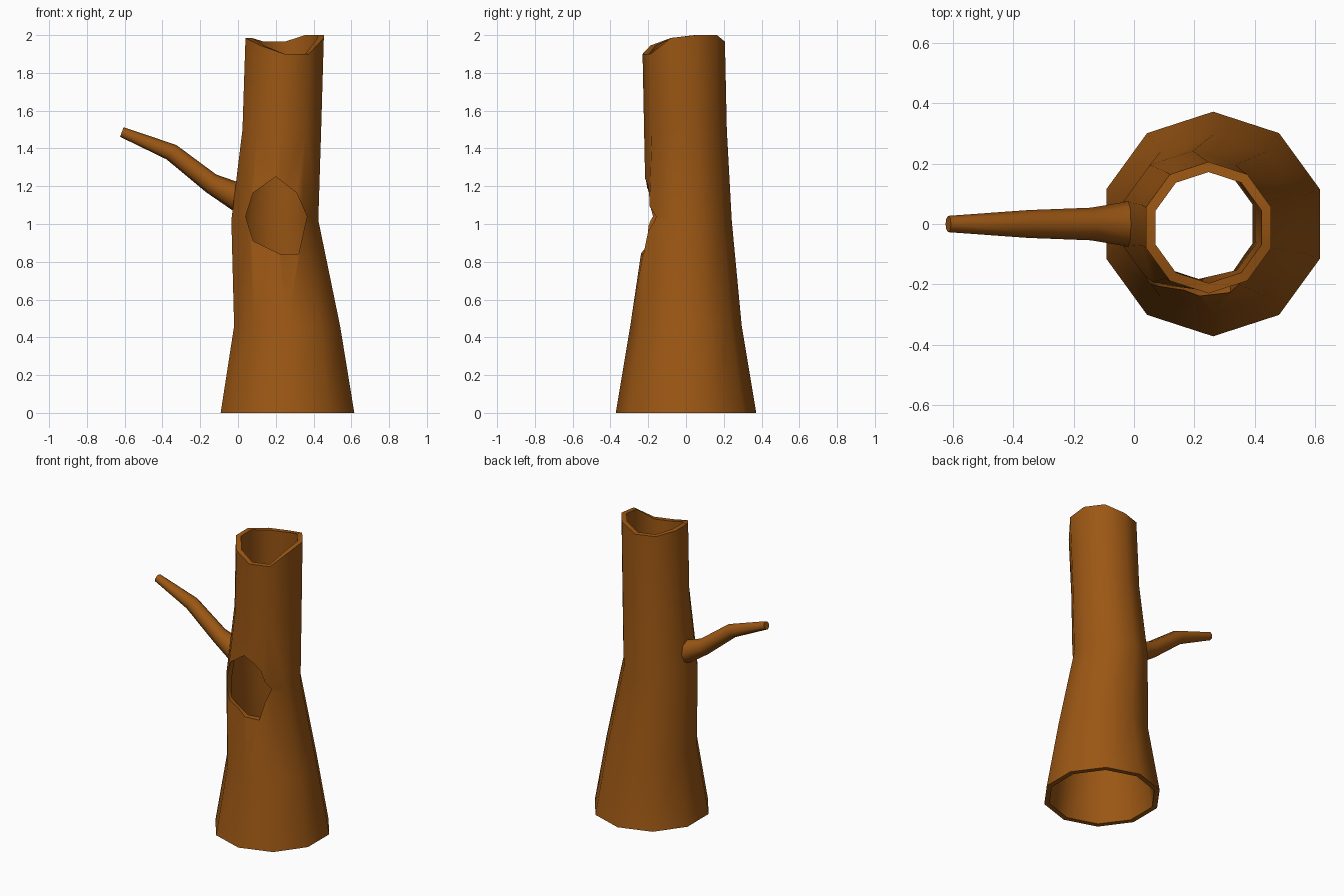
import bpy, bmesh, math
from mathutils import Vector

if "Cube" in bpy.data.objects:
    bpy.data.objects.remove(bpy.data.objects["Cube"])

bark = bpy.data.materials.new("bark")
bark.diffuse_color = (0.33, 0.095, 0.007, 1)
bark.use_nodes = True
bark.node_tree.nodes["Principled BSDF"].inputs["Base Color"].default_value = bark.diffuse_color


def make_object(name, bm):
    bmesh.ops.recalc_face_normals(bm, faces=bm.faces)
    me = bpy.data.meshes.new(name)
    bm.to_mesh(me)
    bm.free()
    ob = bpy.data.objects.new(name, me)
    bpy.context.collection.objects.link(ob)
    me.materials.append(bark)
    return ob


def bridge(bm, a, b):
    n = len(a)
    for i in range(n):
        bm.faces.new((a[i], a[(i + 1) % n], b[(i + 1) % n], b[i]))


def smooth(ob, degrees):
    bpy.ops.object.select_all(action='DESELECT')
    ob.select_set(True)
    bpy.context.view_layer.objects.active = ob
    bpy.ops.object.shade_smooth_by_angle(angle=math.radians(degrees))


# Hollow trunk: (z, centre x, centre y, radius), ten sides, ragged top
SIDES, WALL = 10, 0.034
rings = [(0, 0.262, 0, 0.372), (0.46, 0.26, 0, 0.295), (1.02, 0.195, 0, 0.242),
         (1.5, 0.232, -0.003, 0.219), (2.0, 0.247, -0.012, 0.218)]
# Top heights, counter-clockwise from the back
top = [1.965, 1.965, 1.985, 1.985, 1.945, 1.90, 1.90, 1.985, 2.0, 2.0]

bm = bmesh.new()


def trunk_ring(k, inset):
    z, cx, cy, r = rings[k]
    out = []
    for i in range(SIDES):
        a = math.radians(90 + 36 * i)
        rr = r - inset
        if k == 2 and i == 5:
            rr -= 0.03          # flattened around the hollow
        zz = top[i] if k == len(rings) - 1 else z
        out.append(bm.verts.new((cx + rr * math.cos(a), cy + rr * math.sin(a), zz)))
    return out


outer = [trunk_ring(k, 0) for k in range(len(rings))]
inner = [trunk_ring(k, WALL) for k in range(len(rings))]
loop = outer + inner[::-1]
for k in range(len(loop)):
    bridge(bm, loop[k], loop[(k + 1) % len(loop)])
trunk = make_object("trunk", bm)

# Knot hole cut through the front wall
hole = [(0.20, 1.25), (0.31, 1.165), (0.365, 1.04), (0.32, 0.84),
        (0.225, 0.84), (0.08, 0.91), (0.04, 1.04), (0.08, 1.165)]
bm = bmesh.new()
front = [bm.verts.new((x, -0.6, z)) for x, z in hole]
back = [bm.verts.new((x, 0.0, z)) for x, z in hole]
bridge(bm, front, back)
bm.faces.new(front)
bm.faces.new(back)
cutter = make_object("hole_cutter", bm)
cutter.hide_render = True

mod = trunk.modifiers.new("hole", 'BOOLEAN')
mod.operation = 'DIFFERENCE'
mod.solver = 'EXACT'
mod.object = cutter
bpy.context.view_layer.objects.active = trunk
bpy.ops.object.modifier_apply(modifier=mod.name)
bpy.data.objects.remove(cutter, do_unlink=True)
smooth(trunk, 48)

# Side branch: (x, z, radius, section tilt in degrees)
stations = [(0.0, 1.14, 0.076, 12), (-0.02, 1.15, 0.075, 12), (-0.142, 1.215, 0.054, 30),
            (-0.352, 1.38, 0.046, 34), (-0.615, 1.487, 0.027, 20)]
bm = bmesh.new()
sections = []
for x, z, r, tilt in stations:
    t = math.radians(tilt)
    up = Vector((math.sin(t), 0, math.cos(t)))
    side = Vector((0, 1, 0))
    sections.append([bm.verts.new(Vector((x, 0, z)) + r * (
        math.cos(math.tau * i / 8) * up + math.sin(math.tau * i / 8) * side))
        for i in range(8)])
for a, b in zip(sections, sections[1:]):
    bridge(bm, a, b)
bm.faces.new(sections[0])
bm.faces.new(sections[-1])
smooth(make_object("branch", bm), 50)
